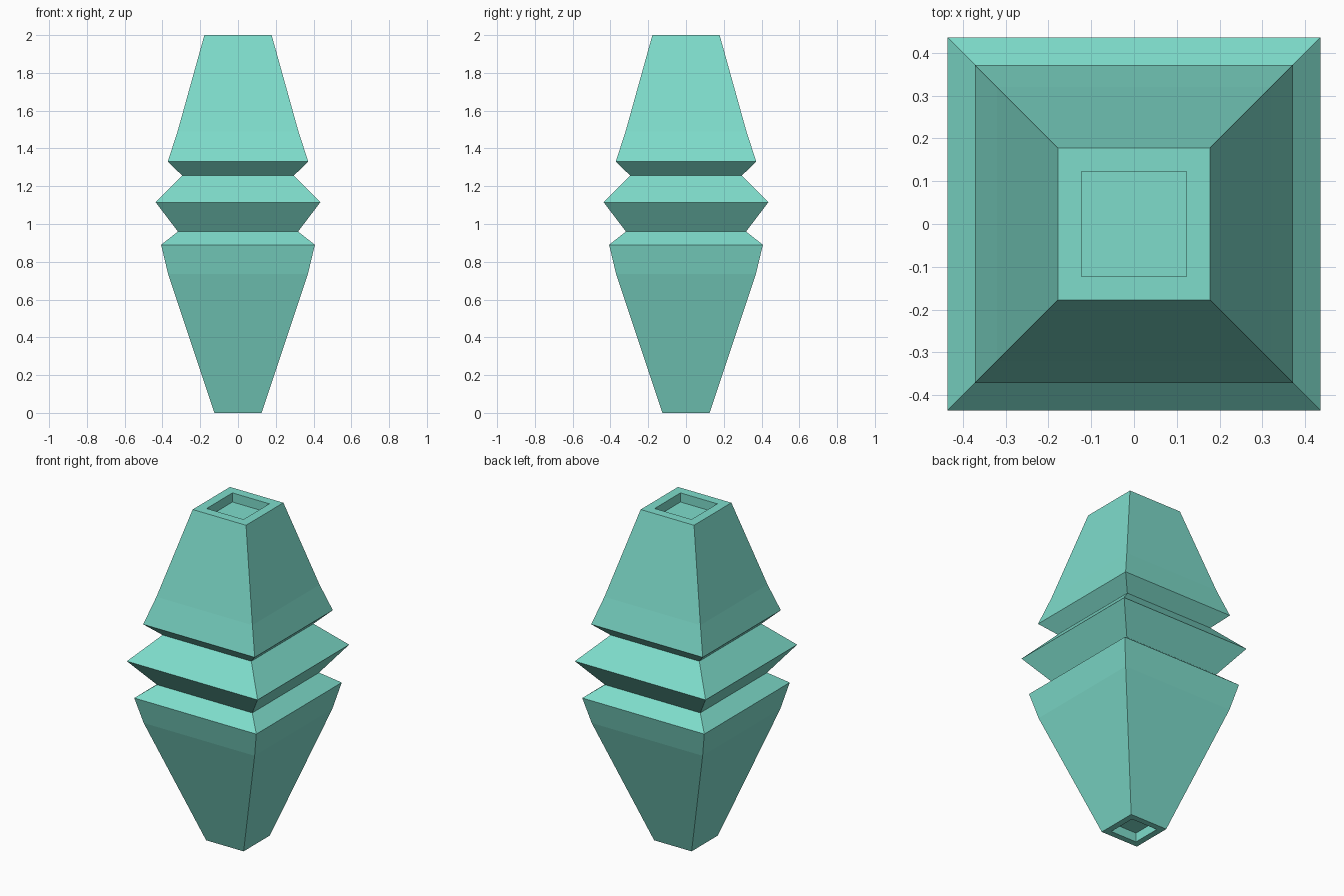
import bpy, bmesh

if "Cube" in bpy.data.objects:
    bpy.data.objects.remove(bpy.data.objects["Cube"])

# Half-width and height of each square ring, from bottom recess to top recess
PROFILE = [
    (0.088, 0.055), (0.088, 0.0), (0.125, 0.0),      # recessed base
    (0.37, 0.735), (0.407, 0.89),                    # lower taper
    (0.318, 0.96), (0.436, 1.115), (0.296, 1.257),   # middle collar
    (0.372, 1.33), (0.32, 1.49), (0.178, 2.0),       # upper taper
    (0.123, 2.0), (0.123, 1.945),                    # recessed top
]
CORNERS = [(-1, -1), (1, -1), (1, 1), (-1, 1)]


def square_loft(name, profile):
    bm = bmesh.new()
    rings = [[bm.verts.new((sx * r, sy * r, z)) for sx, sy in CORNERS]
             for r, z in profile]
    for low, high in zip(rings, rings[1:]):
        for i in range(4):
            j = (i + 1) % 4
            bm.faces.new((low[i], low[j], high[j], high[i]))
    # recess floors
    bm.faces.new(rings[0][::-1])
    bm.faces.new(rings[-1])
    bmesh.ops.recalc_face_normals(bm, faces=bm.faces)
    mesh = bpy.data.meshes.new(name)
    bm.to_mesh(mesh)
    bm.free()
    obj = bpy.data.objects.new(name, mesh)
    bpy.context.collection.objects.link(obj)
    return obj


# Faceted spindle body
body = square_loft("spindle_body", PROFILE)
teal = bpy.data.materials.new("teal")
teal.diffuse_color = (0.21, 0.72, 0.60, 1.0)
teal.use_nodes = True
teal.node_tree.nodes["Principled BSDF"].inputs["Base Color"].default_value = teal.diffuse_color
body.data.materials.append(teal)
